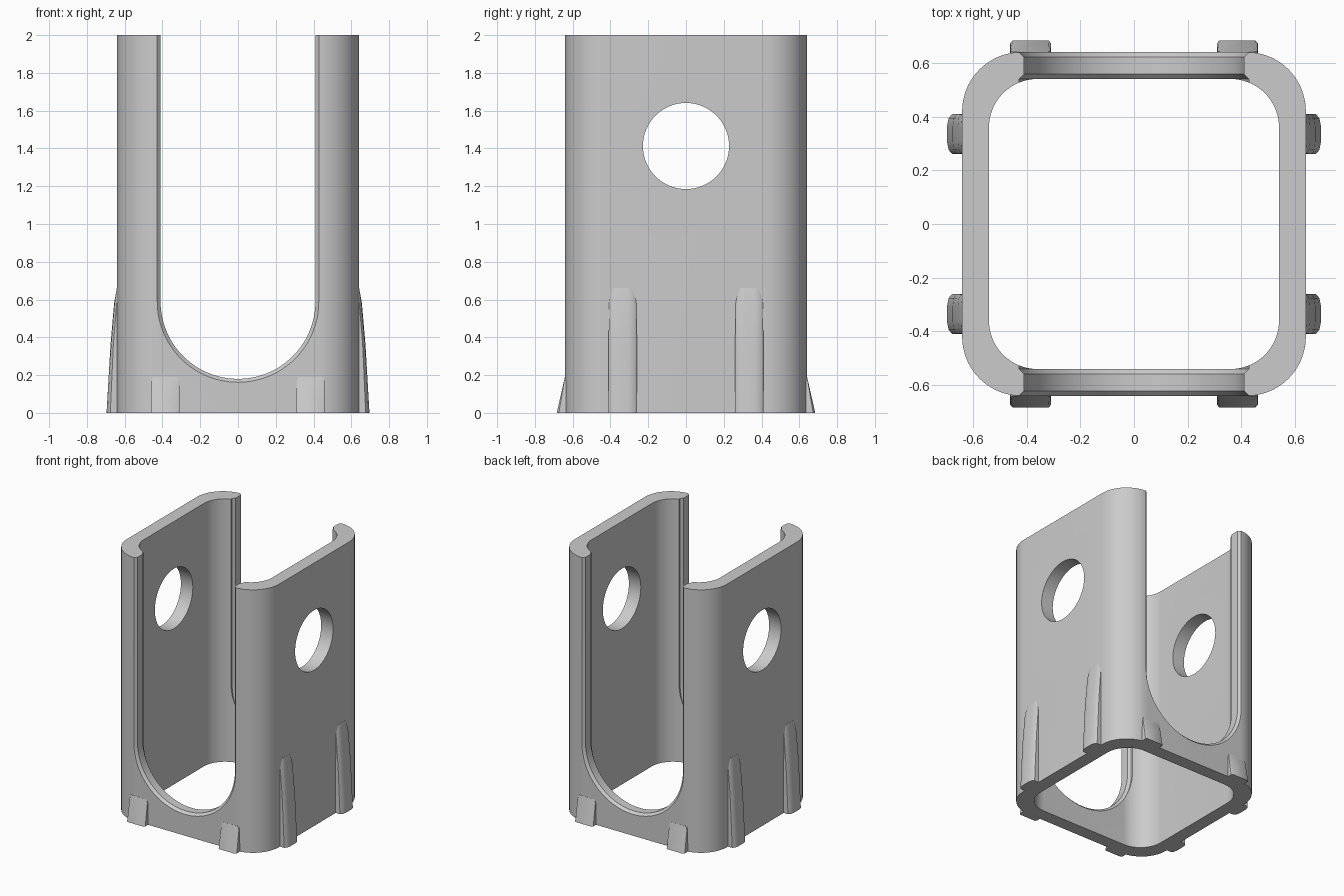
import bpy, bmesh
from math import pi, cos, sin, radians

cube = bpy.data.objects.get("Cube")
if cube:
    bpy.data.objects.remove(cube, do_unlink=True)

grey = bpy.data.materials.new("plain grey")
grey.use_nodes = True
GREY = (0.6, 0.6, 0.6, 1)
grey.diffuse_color = GREY
grey.node_tree.nodes["Principled BSDF"].inputs["Base Color"].default_value = GREY


def loft(name, loops, ring=False):
    """Skin matching loops; a ring closes on itself, otherwise the ends are capped."""
    bm = bmesh.new()
    rows = [[bm.verts.new(p) for p in loop] for loop in loops]
    n = len(rows[0])
    pairs = list(zip(rows, rows[1:])) + ([(rows[-1], rows[0])] if ring else [])
    for a, b in pairs:
        for i in range(n):
            j = (i + 1) % n
            bm.faces.new((a[i], a[j], b[j], b[i]))
    if not ring:
        bm.faces.new(rows[0])
        bm.faces.new(rows[-1])
    bmesh.ops.recalc_face_normals(bm, faces=bm.faces)
    mesh = bpy.data.meshes.new(name)
    bm.to_mesh(mesh)
    bm.free()
    mesh.materials.append(grey)
    obj = bpy.data.objects.new(name, mesh)
    bpy.context.collection.objects.link(obj)
    return obj


def rounded_square(half, radius, z, steps=16):
    c = half - radius
    pts = []
    for k, (sx, sy) in enumerate([(1, 1), (-1, 1), (-1, -1), (1, -1)]):
        for i in range(steps + 1):
            a = (k + i / steps) * pi / 2
            pts.append((sx * c + radius * cos(a), sy * c + radius * sin(a), z))
    return pts


def slot_loop(y, grow):
    r, top, centre = 0.41 + grow, 2.2, 0.59
    arc = [(r * cos(a), y, centre + r * sin(a))
           for a in (pi + pi * i / 48 for i in range(49))]
    return [(-r, y, top)] + arc + [(r, y, top)]


def smooth(obj, angle=30):
    bpy.ops.object.select_all(action="DESELECT")
    obj.select_set(True)
    bpy.context.view_layer.objects.active = obj
    bpy.ops.object.shade_smooth_by_angle(angle=radians(angle))


# Square tube with rounded corners
H = 2.0
OUT, INN = 0.64, 0.54
shell = loft("bracket_shell", [rounded_square(OUT, 0.22, 0), rounded_square(OUT, 0.22, H),
                               rounded_square(INN, 0.18, H), rounded_square(INN, 0.18, 0)], ring=True)

# U slot cutter, flared at the wall faces so the slot edges are rounded
E = 0.018
flare = [(0.8, E)]
for i in range(5):
    a = i / 4 * pi / 2
    flare.append((OUT - E * sin(a), E * (1 - sin(a if i else 0)) if i == 0 else E * (1 - cos(pi / 2 - a))))
for i in range(5):
    a = i / 4 * pi / 2
    flare.append((INN + E * cos(a), E * (1 - cos(a)) if i == 0 else E * (1 - sin(pi / 2 - a))))
flare.append((0.4, E))
stations = flare + [(-y, g) for y, g in reversed(flare)]
slot_cutter = loft("slot_cutter", [slot_loop(y, g) for y, g in stations])

# Round side hole cutter
hole_cutter = loft("hole_cutter", [
    [(x, 0.228 * cos(2 * pi * i / 64), 1.413 + 0.228 * sin(2 * pi * i / 64)) for i in range(64)]
    for x in (-1, 1)])

# Apply the cuts
for cutter in (slot_cutter, hole_cutter):
    mod = shell.modifiers.new("cut", "BOOLEAN")
    mod.operation = "DIFFERENCE"
    mod.solver = "EXACT"
    mod.object = cutter
bpy.context.view_layer.update()
cut_mesh = bpy.data.meshes.new_from_object(shell.evaluated_get(bpy.context.evaluated_depsgraph_get()))
shell.modifiers.clear()
shell.data = cut_mesh
for cutter in (slot_cutter, hole_cutter):
    bpy.data.objects.remove(cutter, do_unlink=True)
smooth(shell)

# Tall tapered ribs on the left and right walls: (height, shoulder depth, crest depth, half width)
TALL = [(0, 0.036, 0.056, 0.075), (0.36, 0.02, 0.035, 0.075),
        (0.58, 0.002, 0.016, 0.072), (0.66, -0.006, 0.001, 0.058)]
for side, sx in (("left", 1), ("right", -1)):
    for end, cy in (("front", -0.335), ("back", 0.335)):
        loops = []
        for z, shoulder, crest, w in TALL:
            half = [(0.6, w), (OUT + shoulder, w), (OUT + (shoulder + crest) / 2 + 0.004, w * 0.8),
                    (OUT + crest, w * 0.4)]
            section = half + [(x, -y) for x, y in reversed(half)]
            loops.append([(sx * x, cy + y, z) for x, y in section])
        smooth(loft(f"{side}_{end}_rib", loops), 35)

# Short wedge feet on the front and back walls: (height, depth, half width)
SHORT = [(0, 0.044, 0.076), (0.165, 0.007, 0.074), (0.19, 0.001, 0.066)]
for end, sy in (("front", -1), ("back", 1)):
    for side, cx in (("left", 0.385), ("right", -0.385)):
        loops = []
        for z, d, w in SHORT:
            half = [(w, 0.6), (w, OUT + d * 0.75), (w * 0.88, OUT + d)]
            section = half + [(-x, y) for x, y in reversed(half)]
            loops.append([(cx + x, sy * y, z) for x, y in section])
        smooth(loft(f"{end}_{side}_wedge", loops), 35)
